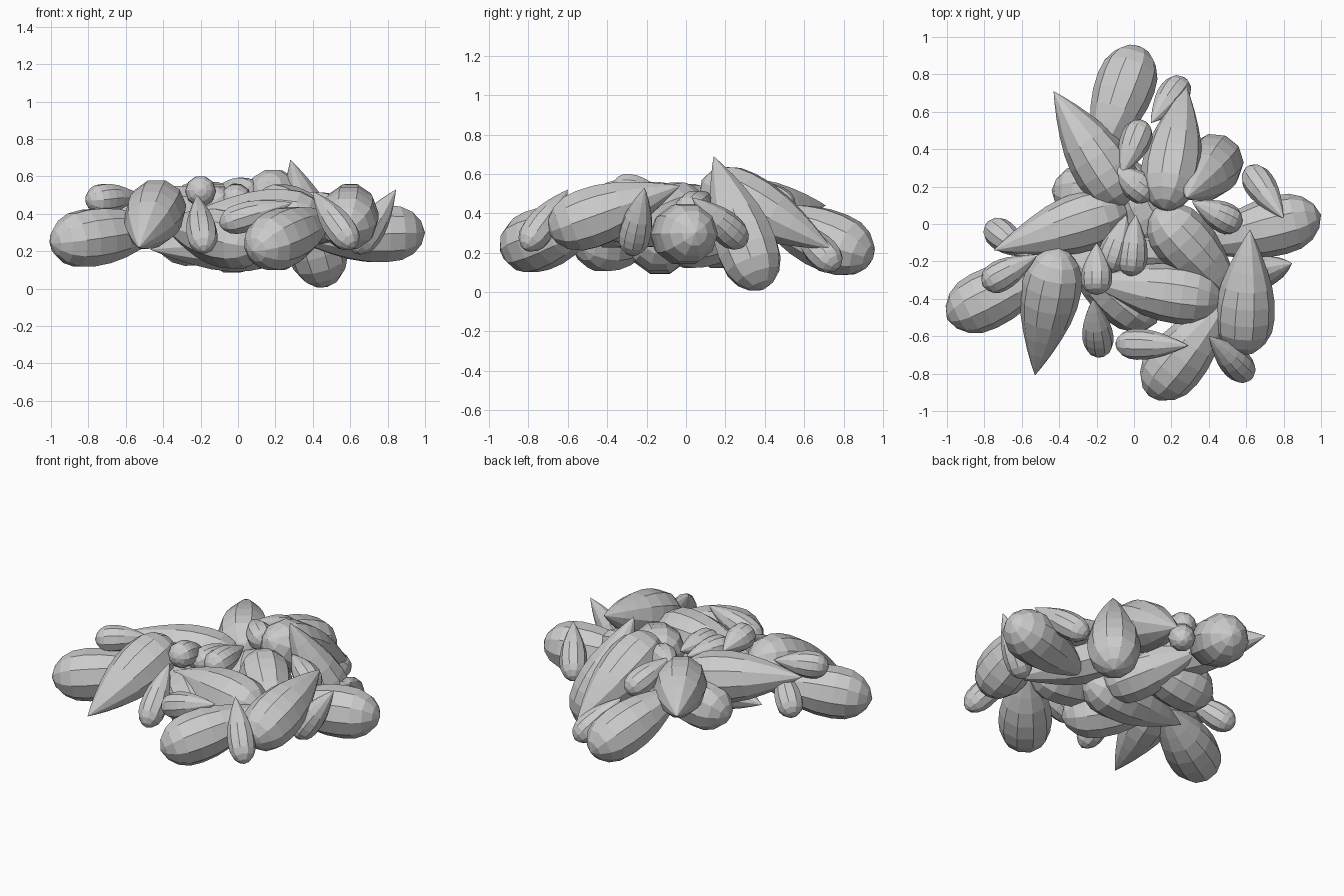
import bpy, bmesh, math
from mathutils import Vector

# teardrop profile: (distance from blunt end, relative radius)
PROFILE = [(0.035, 0.42), (0.1, 0.74), (0.19, 0.94), (0.3, 1.0), (0.43, 0.97),
           (0.56, 0.85), (0.69, 0.65), (0.82, 0.41), (0.93, 0.17)]
SIDES = 10


def seed(name, blunt, tip, radius):
    a, b = Vector(blunt), Vector(tip)
    rot = (b - a).to_track_quat('Z', 'Y')
    length = (b - a).length
    bm = bmesh.new()
    rings = []
    for t, r in PROFILE:
        ring = []
        for i in range(SIDES):
            w = 2 * math.pi * i / SIDES
            p = Vector((math.cos(w) * r * radius, math.sin(w) * r * radius, t * length))
            ring.append(bm.verts.new(a + rot @ p))
        rings.append(ring)
    start, end = bm.verts.new(a), bm.verts.new(b)
    for i in range(SIDES):
        j = (i + 1) % SIDES
        bm.faces.new((start, rings[0][j], rings[0][i]))
        bm.faces.new((end, rings[-1][i], rings[-1][j]))
        for lo, hi in zip(rings, rings[1:]):
            bm.faces.new((lo[i], lo[j], hi[j], hi[i]))
    me = bpy.data.meshes.new(name)
    bm.to_mesh(me)
    bm.free()
    bpy.context.collection.objects.link(bpy.data.objects.new(name, me))


# large seeds: blunt end, tip
LARGE = [
    ((0.03, 0.95, 0.17), (-0.21, 0.30, 0.43)),
    ((-0.04, 0.10, 0.41), (-0.43, 0.71, 0.44)),
    ((0.16, 0.08, 0.57), (0.28, 0.74, 0.22)),
    ((0.48, 0.39, 0.01), (0.28, 0.14, 0.69)),
    ((1.00, 0.05, 0.30), (0.27, -0.13, 0.28)),
    ((0.11, 0.08, 0.45), (0.58, -0.43, 0.28)),
    ((0.47, -0.41, 0.37), (-0.26, -0.30, 0.40)),
    ((0.58, -0.70, 0.30), (0.62, -0.03, 0.54)),
    ((0.08, -0.92, 0.20), (0.52, -0.38, 0.40)),
    ((-0.40, -0.13, 0.50), (-0.53, -0.81, 0.22)),
    ((-1.00, -0.51, 0.24), (-0.34, -0.18, 0.34)),
    ((-0.03, 0.09, 0.36), (-0.75, -0.14, 0.46)),
    ((-0.44, 0.18, 0.24), (0.26, 0.14, 0.36)),
    ((0.12, -0.53, 0.22), (-0.42, -0.08, 0.36)),
    ((0.26, -0.14, 0.26), (-0.47, -0.12, 0.21)),
    ((0.14, -0.12, 0.24), (-0.15, 0.45, 0.36)),
]
# small seeds: blunt end, tip
SMALL = [
    ((0.27, 0.77, 0.12), (0.09, 0.54, 0.36)),
    ((0.61, 0.30, 0.24), (0.80, 0.03, 0.48)),
    ((0.57, -0.01, 0.39), (0.31, 0.12, 0.50)),
    ((0.62, -0.82, 0.22), (0.40, -0.60, 0.52)),
    ((0.62, -0.28, 0.19), (0.845, -0.21, 0.53)),
    ((-0.10, -0.64, 0.34), (0.29, -0.65, 0.46)),
    ((-0.18, -0.70, 0.20), (-0.22, -0.40, 0.50)),
    ((-0.20, -0.38, 0.53), (-0.20, -0.10, 0.50)),
    ((-0.81, -0.33, 0.47), (-0.52, -0.17, 0.50)),
    ((-0.78, 0.00, 0.26), (-0.56, -0.18, 0.46)),
    ((0.05, 0.55, 0.41), (-0.07, 0.26, 0.56)),
    ((0.10, 0.14, 0.50), (-0.12, 0.31, 0.54)),
    ((-0.02, -0.28, 0.47), (0.01, 0.05, 0.50)),
    ((-0.14, -0.26, 0.46), (-0.04, 0.05, 0.48)),
]
for i, (b, t) in enumerate(LARGE):
    seed(f"large_seed_{i + 1}", b, t, 0.16)
for i, (b, t) in enumerate(SMALL):
    seed(f"small_seed_{i + 1}", b, t, 0.083)
